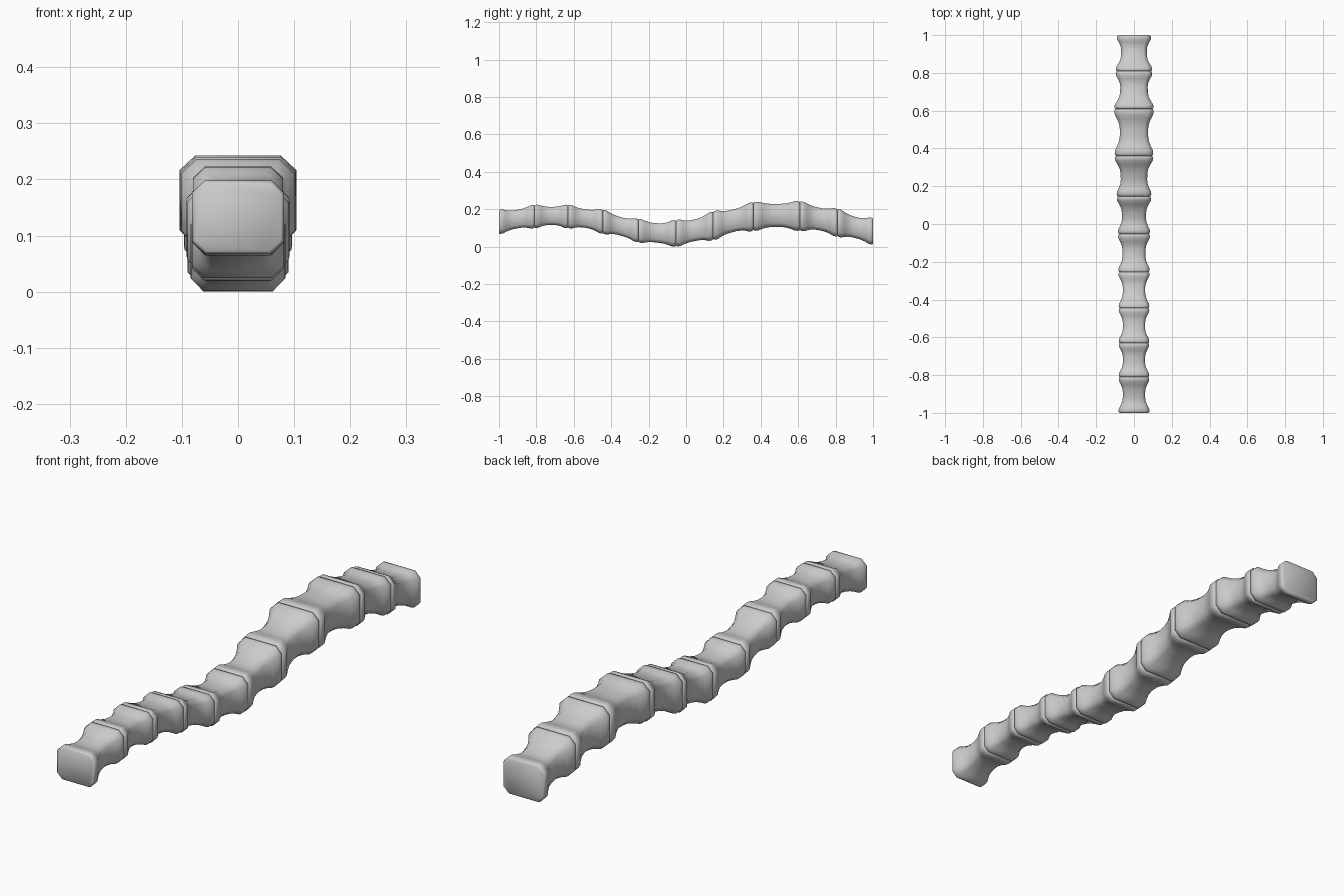
import bpy, bmesh

if "Cube" in bpy.data.objects:
    bpy.data.objects.remove(bpy.data.objects["Cube"])

# Joints along the chain: y, bottom z, top z, half width
JOINTS = [
    (-1.00, 0.067, 0.197, 0.082),
    (-0.81, 0.098, 0.223, 0.080),
    (-0.63, 0.098, 0.223, 0.080),
    (-0.445, 0.068, 0.198, 0.081),
    (-0.255, 0.022, 0.148, 0.082),
    (-0.053, 0.000, 0.142, 0.084),
    (0.145, 0.034, 0.188, 0.091),
    (0.36, 0.083, 0.238, 0.102),
    (0.61, 0.083, 0.242, 0.104),
    (0.81, 0.052, 0.202, 0.096),
    (1.00, 0.010, 0.153, 0.090),
]

# Lengthwise profile of one segment: position, width scale, height scale
HALF = [(0.0, 0.93, 0.92), (0.02, 0.98, 0.98), (0.055, 1.0, 1.0),
        (0.12, 0.98, 0.98), (0.21, 0.87, 0.88), (0.31, 0.77, 0.81), (0.42, 0.73, 0.78)]
PROFILE = HALF + [(1 - t, w, h) for t, w, h in reversed(HALF)]


def column(i, k):
    return JOINTS[max(0, min(len(JOINTS) - 1, i))][k]


def smooth(i, t, k):
    """Smooth interpolation of joint column k between joints i and i + 1."""
    a, b, c, d = (column(i + o, k) for o in (-1, 0, 1, 2))
    return 0.5 * (2 * b + (c - a) * t + (2 * a - 5 * b + 4 * c - d) * t * t
                  + (3 * b - a - 3 * c + d) * t ** 3)


def octagon(w, h):
    """Chamfered rectangle outline."""
    cw, ch = w * 0.27, h * 0.33
    return [(w, -h + ch), (w, h - ch), (w - cw, h), (-w + cw, h),
            (-w, h - ch), (-w, -h + ch), (-w + cw, -h), (w - cw, -h)]


def segment(i):
    bm = bmesh.new()
    y0, y1 = JOINTS[i][0], JOINTS[i + 1][0]
    rings = []
    for t, sw, sh in PROFILE:
        y = y0 + (y1 - y0) * t
        lo, hi = smooth(i, t, 1), smooth(i, t, 2)
        w = (column(i, 3) * (1 - t) + column(i + 1, 3) * t) * sw
        mid, h = (lo + hi) / 2, (hi - lo) / 2 * sh
        rings.append([bm.verts.new((x, y, mid + z)) for x, z in octagon(w, h)])
    for a, b in zip(rings, rings[1:]):
        for j in range(8):
            k = (j + 1) % 8
            bm.faces.new((a[j], a[k], b[k], b[j]))
    # End caps
    bm.faces.new(rings[0])
    bm.faces.new(rings[-1])
    bmesh.ops.recalc_face_normals(bm, faces=bm.faces)
    for f in bm.faces:
        f.smooth = True
    name = f"chain_segment_{i + 1:02d}"
    mesh = bpy.data.meshes.new(name)
    bm.to_mesh(mesh)
    bm.free()
    bpy.context.collection.objects.link(bpy.data.objects.new(name, mesh))


# Ten waisted segments following the wave
for n in range(len(JOINTS) - 1):
    segment(n)
